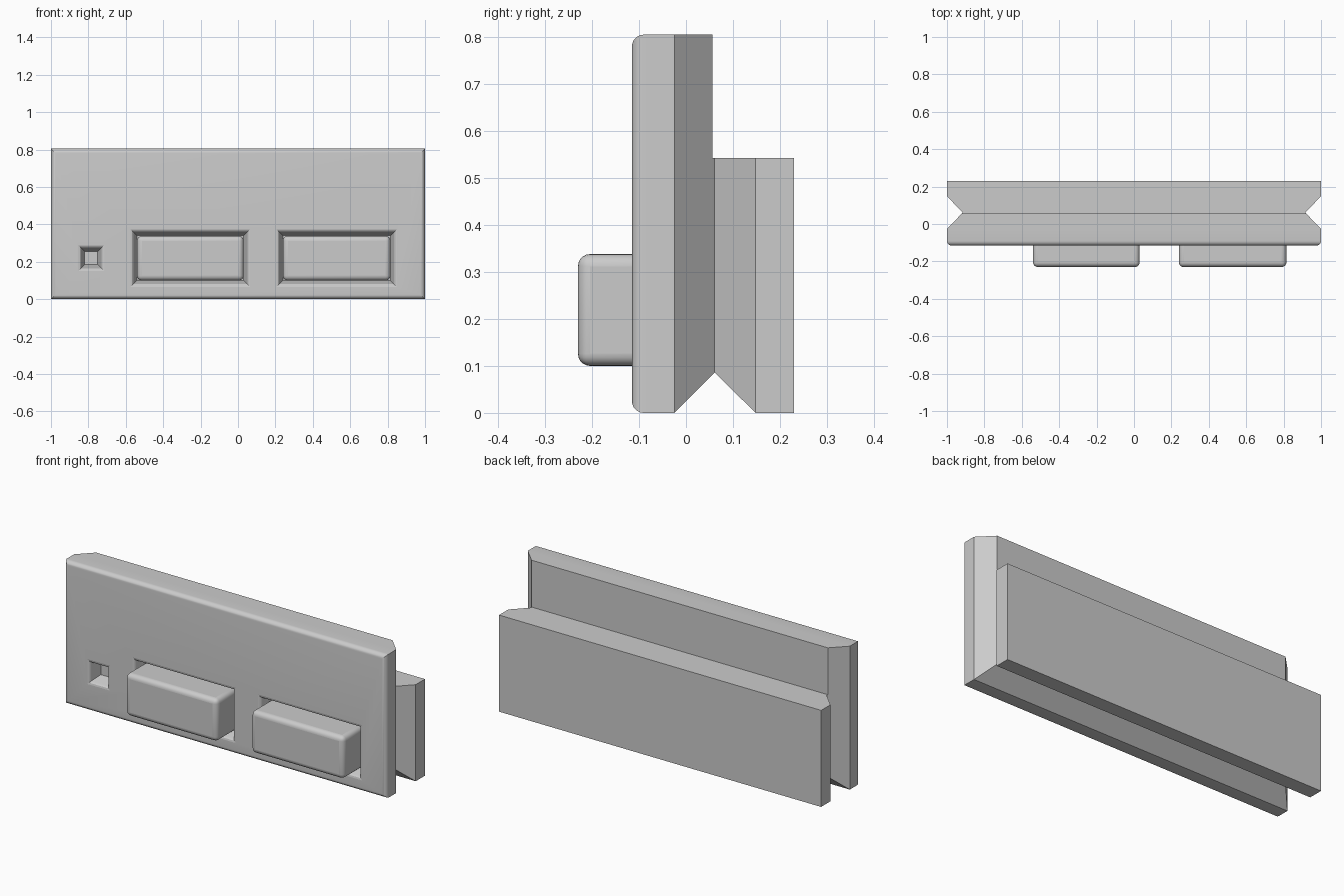
import bpy, bmesh, math

cube = bpy.data.objects.get("Cube")
if cube:
    bpy.data.objects.remove(cube, do_unlink=True)

grey = bpy.data.materials.new("light_grey")
grey.use_nodes = True
grey.diffuse_color = (0.6, 0.6, 0.6, 1)
grey.node_tree.nodes["Principled BSDF"].inputs["Base Color"].default_value = (0.6, 0.6, 0.6, 1)


def loft(name, rings):
    """Skin rectangular sections (y, x0, x1, z0, z1) running front to back."""
    bm = bmesh.new()
    loops = [[bm.verts.new((x, y, z)) for x, z in ((x0, z0), (x1, z0), (x1, z1), (x0, z1))]
             for y, x0, x1, z0, z1 in rings]
    for a, b in zip(loops, loops[1:]):
        for i in range(4):
            j = (i + 1) % 4
            bm.faces.new((a[i], a[j], b[j], b[i]))
    bm.faces.new(loops[0])
    bm.faces.new(loops[-1])
    bmesh.ops.remove_doubles(bm, verts=bm.verts, dist=1e-5)
    bmesh.ops.recalc_face_normals(bm, faces=bm.faces)
    mesh = bpy.data.meshes.new(name)
    bm.to_mesh(mesh)
    bm.free()
    mesh.materials.append(grey)
    obj = bpy.data.objects.new(name, mesh)
    bpy.context.collection.objects.link(obj)
    return obj


def smooth(obj, angle):
    bpy.ops.object.select_all(action='DESELECT')
    obj.select_set(True)
    bpy.context.view_layer.objects.active = obj
    bpy.ops.object.shade_smooth_by_angle(angle=math.radians(angle))


FRONT, HEIGHT, BACK_HEIGHT = -0.115, 0.805, 0.542

# Clip body: rounded front plate, pinched waist, shorter back plate
rings = []
r = 0.025
for k in range(7):
    a = math.radians(15 * k)
    d = r * (1 - math.sin(a))
    rings.append((FRONT + r * (1 - math.cos(a)), -1 + d, 1 - d, d, HEIGHT - d))
rings += [(-0.025, -1, 1, 0, HEIGHT),
          (0.056, -0.92, 0.92, 0.081, HEIGHT),
          (0.056, -0.92, 0.92, 0.081, BACK_HEIGHT),
          (0.061, -0.915, 0.915, 0.086, BACK_HEIGHT),
          (0.148, -1, 1, 0, BACK_HEIGHT),
          (0.23, -1, 1, 0, BACK_HEIGHT)]
body = loft("clip_body", rings)


# Sloped recesses with a softened rim: (inset, depth)
def cut_recess(name, x0, x1, z0, z1):
    steps = [(0, -0.02), (0, 0), (0.009, 0.002), (0.015, 0.008), (0.018, 0.017),
             (0.035, 0.07)]
    cutter = loft(name, [(FRONT + d, x0 + i, x1 - i, z0 + i, z1 - i) for i, d in steps])
    cutter.hide_render = True
    cutter.hide_viewport = True
    mod = body.modifiers.new(name, 'BOOLEAN')
    mod.operation = 'DIFFERENCE'
    mod.solver = 'EXACT'
    mod.object = cutter


cut_recess("small_recess_cutter", -0.855, -0.715, 0.15, 0.29)
buttons = {"right_button": (-0.54, 0.03), "left_button": (0.24, 0.815)}
for name, (x0, x1) in buttons.items():
    cut_recess(name + "_recess_cutter", x0 - 0.035, x1 + 0.035, 0.065, 0.375)

    # Rounded button standing in its recess
    button = loft(name, [(-0.23, x0, x1, 0.10, 0.338), (-0.03, x0, x1, 0.10, 0.338)])
    bevel = button.modifiers.new("rounded_edges", 'BEVEL')
    bevel.width = 0.026
    bevel.segments = 5
    smooth(button, 40)

smooth(body, 28)
